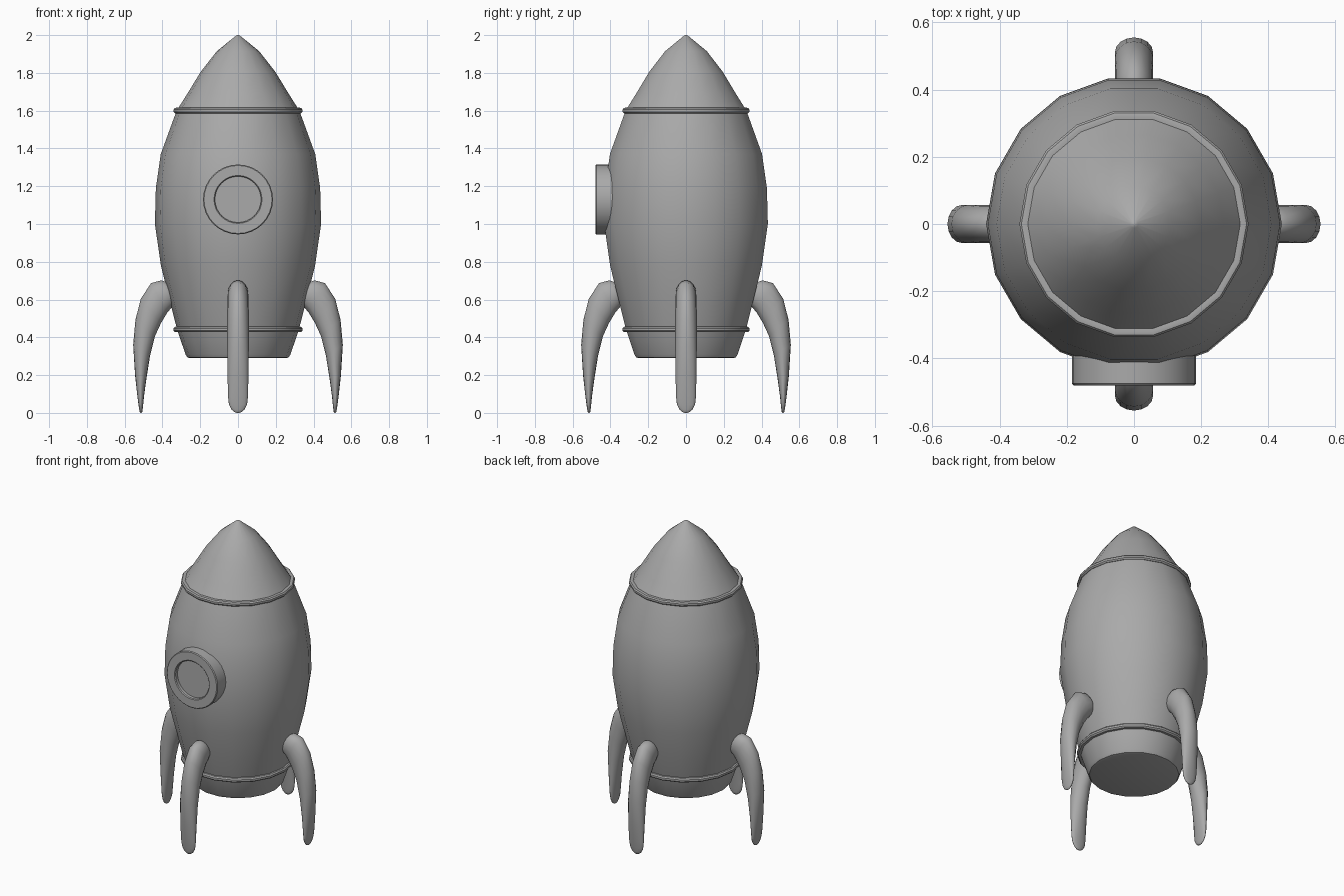
import bpy, bmesh, math
from mathutils import Vector, Matrix

if "Cube" in bpy.data.objects:
    bpy.data.objects.remove(bpy.data.objects["Cube"])

TAU = 2 * math.pi
grey = bpy.data.materials.new("dark_grey")
grey.diffuse_color = (.4, .4, .4, 1)
grey.use_nodes = True
grey.node_tree.nodes["Principled BSDF"].inputs["Base Color"].default_value = grey.diffuse_color


def loft(name, rings, closed=False, angle=35):
    """Skin a list of point rings; cap both ends unless the loft is closed."""
    bm = bmesh.new()
    loops = [[bm.verts.new(p) for p in ring] for ring in rings]
    pairs = list(zip(loops, loops[1:]))
    if closed:
        pairs.append((loops[-1], loops[0]))
    for a, b in pairs:
        for i in range(len(a)):
            j = (i + 1) % len(a)
            bm.faces.new((a[i], a[j], b[j], b[i]))
    if not closed:
        bm.faces.new(loops[0])
        bm.faces.new(loops[-1])
    bmesh.ops.recalc_face_normals(bm, faces=bm.faces)
    mesh = bpy.data.meshes.new(name)
    bm.to_mesh(mesh)
    bm.free()
    mesh.materials.append(grey)
    obj = bpy.data.objects.new(name, mesh)
    bpy.context.collection.objects.link(obj)
    bpy.ops.object.select_all(action='DESELECT')
    obj.select_set(True)
    bpy.context.view_layer.objects.active = obj
    bpy.ops.object.shade_smooth_by_angle(angle=math.radians(angle))
    return obj


def lathe(name, profile, sides=18, closed=False, matrix=Matrix(), angle=35):
    """Revolve (radius, height) points around z, then place by matrix."""
    rings = [[matrix @ Vector((r * math.cos(TAU * i / sides),
                               r * math.sin(TAU * i / sides), z))
              for i in range(sides)] for r, z in profile]
    return loft(name, rings, closed, angle)


# Hull and nose cone
lathe("hull", [(.255, .29), (.268, .294), (.278, .31), (.322, .44), (.363, .6),
               (.408, .78), (.440, 1.0), (.435, 1.19), (.409, 1.37), (.325, 1.6)])
lathe("nose_cone", [(.325, 1.6), (.268, 1.69), (.198, 1.805), (.112, 1.915),
                    (.012, 1.996), (.003, 2.0)])

# Trim bands around the hull
for name, z in (("upper_band", 1.6), ("lower_band", .441)):
    lathe(name, [(.30, z - .014), (.333, z - .014), (.341, z - .006),
                 (.341, z + .006), (.335, z + .014), (.325, z + .016),
                 (.30, z + .010)], closed=True)

# Round window facing the front
front = Matrix.Translation((0, 0, 1.13)) @ Matrix.Rotation(math.pi / 2, 4, 'X')
lathe("window_frame", [(.185, .37), (.185, .475), (.180, .48), (.127, .48),
                       (.122, .475), (.122, .37)], 32, True, front)
lathe("window_glass", [(.124, .38), (.124, .455)], 32, False, front)

# Curved legs: outer point, inner point (distance from axis, z), half width
STATIONS = [
    ((.335, .645), (.33, .60), .02), ((.36, .685), (.335, .575), .045),
    ((.405, .702), (.350, .56), .054), ((.46, .687), (.375, .53), .056),
    ((.514, .605), (.408, .475), .057), ((.543, .493), (.440, .405), .057),
    ((.555, .36), (.466, .30), .057), ((.545, .2), (.485, .18), .055),
    ((.533, .09), (.498, .085), .053), ((.527, .045), (.502, .043), .048),
    ((.523, .018), (.505, .018), .035), ((.520, .004), (.507, .004), .018),
    ((.516, 0), (.511, 0), .005)]


def leg_ring(outer, inner, half, turn, n=16):
    a, b = Vector((outer[0], 0, outer[1])), Vector((inner[0], 0, inner[1]))
    mid, rad = (a + b) / 2, (a - b) / 2
    return [turn @ (mid + rad * math.cos(TAU * i / n)
                    + Vector((0, half * math.sin(TAU * i / n), 0)))
            for i in range(n)]


for k, side in enumerate(("right", "back", "left", "front")):
    turn = Matrix.Rotation(k * math.pi / 2, 4, 'Z')
    loft(side + "_leg", [leg_ring(o, i, w, turn) for o, i, w in STATIONS], angle=70)
